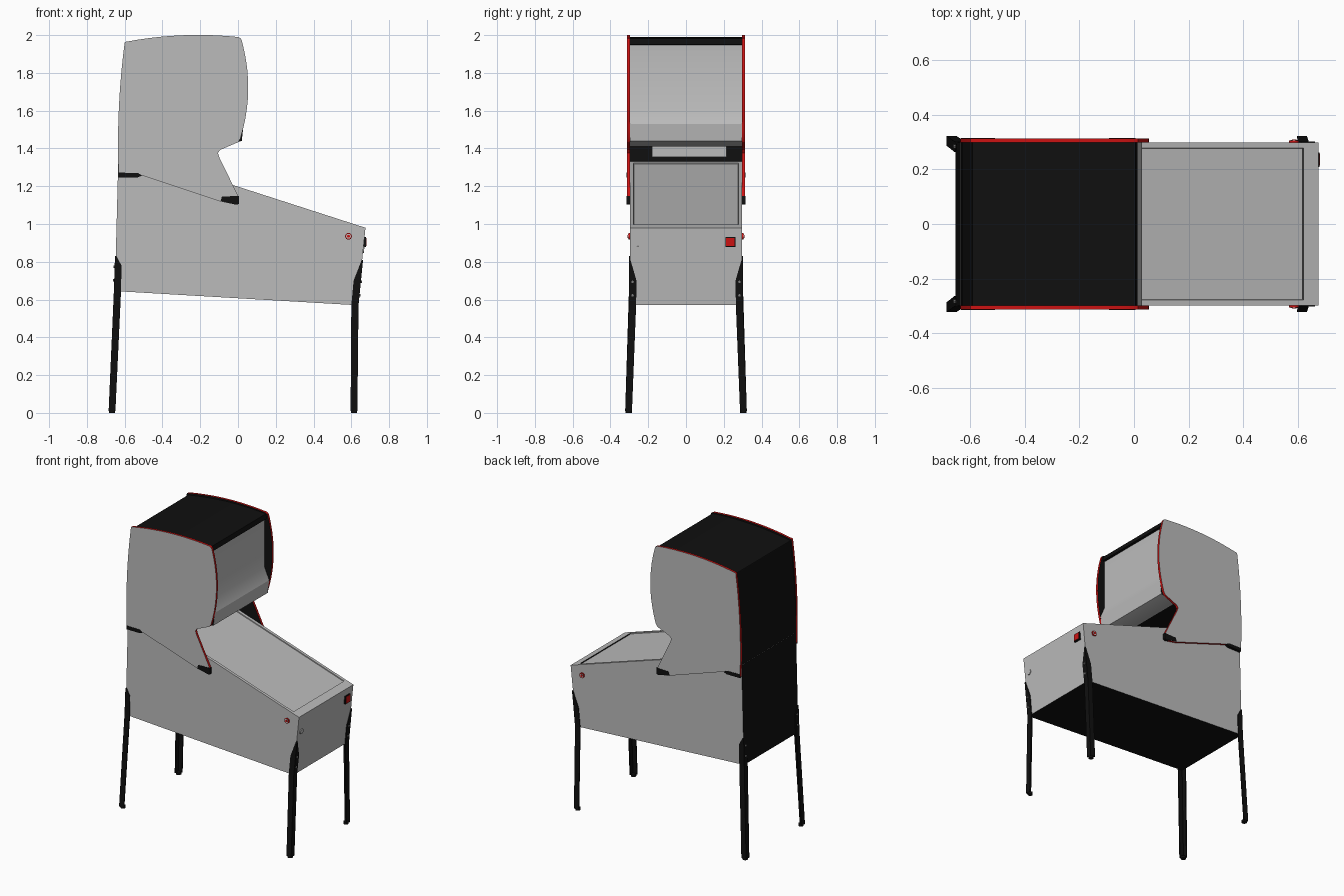
import bpy, bmesh, math
from mathutils import Vector

cube = bpy.data.objects.get("Cube")
if cube:
    bpy.data.objects.remove(cube, do_unlink=True)


def material(name, color):
    m = bpy.data.materials.new(name)
    m.use_nodes = True
    m.diffuse_color = (*color, 1)
    m.node_tree.nodes["Principled BSDF"].inputs["Base Color"].default_value = (*color, 1)
    return m


GREY = material("light grey", (0.5, 0.5, 0.5))
BLACK = material("black", (0.005, 0.005, 0.005))
RED = material("red", (0.6, 0.006, 0.006))
STEEL = material("steel", (0.2, 0.2, 0.2))


def finish(name, bm, mats, rule=None, smooth=False):
    """Turn a bmesh into an object, colouring faces with the rule."""
    bmesh.ops.recalc_face_normals(bm, faces=bm.faces)
    bm.normal_update()
    if rule:
        for f in bm.faces:
            f.material_index = rule(f.calc_center_median(), f.normal)
    me = bpy.data.meshes.new(name)
    bm.to_mesh(me)
    bm.free()
    for m in mats:
        me.materials.append(m)
    ob = bpy.data.objects.new(name, me)
    bpy.context.collection.objects.link(ob)
    if smooth:
        bpy.ops.object.select_all(action='DESELECT')
        ob.select_set(True)
        bpy.context.view_layer.objects.active = ob
        bpy.ops.object.shade_smooth_by_angle(angle=math.radians(25))
    return ob


def prism(profile, y0, y1):
    """Extrude an (x, z) profile from y0 to y1."""
    bm = bmesh.new()
    face = bm.faces.new([bm.verts.new((x, y0, z)) for x, z in profile])
    geom = bmesh.ops.extrude_face_region(bm, geom=[face])["geom"]
    bmesh.ops.translate(bm, vec=(0, y1 - y0, 0),
                        verts=[v for v in geom if isinstance(v, bmesh.types.BMVert)])
    return bm


def bow(a, b, bulge, n=10):
    """Shallow arc from a to b, bulging to the left of the travel direction."""
    a, b = Vector(a), Vector(b)
    side = Vector((a.y - b.y, b.x - a.x)).normalized()
    return [tuple(a.lerp(b, i / n) + side * bulge * 4 * (i / n) * (1 - i / n))
            for i in range(n + 1)]


def box(name, lo, hi, mat):
    return finish(name, prism([(lo[0], lo[2]), (hi[0], lo[2]), (hi[0], hi[2]), (lo[0], hi[2])],
                              lo[1], hi[1]), [mat])


def disc(name, center, axis, radius, depth, mat, sides=16):
    bm = bmesh.new()
    bmesh.ops.create_cone(bm, cap_ends=True, segments=sides, radius1=radius,
                          radius2=radius, depth=depth)
    turn = Vector((0, 0, 1)).rotation_difference(Vector(axis)).to_matrix()
    bmesh.ops.rotate(bm, cent=(0, 0, 0), matrix=turn, verts=bm.verts)
    bmesh.ops.translate(bm, vec=center, verts=bm.verts)
    return finish(name, bm, [mat], smooth=True)


W = 0.297  # half width of cabinet

# Cabinet: black back and floor, recessed glass on the sloping top
cab = prism([(-0.652, 0.645), (0.632, 0.57), (0.675, 0.98), (-0.41, 1.33), (-0.634, 1.33)], -W, W)
bmesh.ops.recalc_face_normals(cab, faces=cab.faces)
glass = [f for f in cab.faces if f.normal.z > 0.8 and f.normal.x > 0.1]
bmesh.ops.inset_individual(cab, faces=glass, thickness=0.028, depth=0)
for v in glass[0].verts:
    if v.co.x > 0.5:
        v.co += Vector((-0.037, 0, 0.012))
bmesh.ops.inset_individual(cab, faces=glass, thickness=0.001, depth=-0.006)
finish("cabinet", cab, [GREY, BLACK], lambda c, n: int(n.x < -0.9 or n.z < -0.9))

# Head body between the side panels: black shell, grey display and lower front
shell = (bow((-0.632, 1.25), (-0.592, 1.95), 0.014)
         + bow((-0.59, 1.953), (0.005, 1.982), 0.02)
         + [(0.012, 1.95), (-0.004, 1.948), (-0.004, 1.61), (0.03, 1.53),
            (0.02, 1.44), (-0.09, 1.41), (-0.41, 1.41), (-0.41, 1.3)])
finish("head_body", prism(shell, -W, W), [BLACK, GREY],
       lambda c, n: int((n.x > 0.3 and 1.42 < c.z < 1.945 and c.x > -0.1)
                        or (c.x > -0.1 and 1.40 < c.z < 1.44)), smooth=True)
box("neck_panel", (-0.41, -0.18, 1.355), (-0.402, 0.215, 1.41), GREY)

# Head side panels: grey outside, red edge, black inside
panel = (bow((-0.632, 1.255), (-0.6, 1.96), 0.015)
         + bow((-0.597, 1.964), (0.0, 1.99), 0.022)
         + [(0.015, 1.982)] + bow((0.02, 1.97), (0.012, 1.45), 0.038)
         + [(0.0, 1.433), (-0.095, 1.392), (-0.106, 1.375), (-0.1, 1.355), (0.005, 1.14),
            (0.003, 1.108), (-0.015, 1.104), (-0.09, 1.118), (-0.51, 1.258), (-0.53, 1.262)])

for s, side in ((-1, "right"), (1, "left")):
    finish(side + "_head_panel", prism(panel, s * W, s * 0.313), [GREY, RED, BLACK],
           lambda c, n: 1 if abs(n.y) < 0.5 else (0 if n.y * s > 0 else 2), smooth=True)
    # Black corner trims at the foot of the panel
    finish(side + "_rear_trim", prism([(-0.632, 1.247), (-0.53, 1.247), (-0.508, 1.257),
                                       (-0.53, 1.27), (-0.632, 1.272)], s * W, s * 0.315), [BLACK])
    finish(side + "_pivot_trim", prism([(-0.092, 1.122), (-0.01, 1.102), (0.006, 1.106),
                                        (0.006, 1.148), (-0.085, 1.146)], s * W, s * 0.315), [BLACK])
    # Side button in a pale ring
    disc(side + "_button_ring", (0.585, s * 0.299, 0.935), (0, 1, 0), 0.018, 0.012, RED)
    disc(side + "_button_face", (0.585, s * 0.304, 0.935), (0, 1, 0), 0.013, 0.006, GREY)
    disc(side + "_button", (0.585, s * 0.305, 0.935), (0, 1, 0), 0.008, 0.008, RED)


def leg(name, levels, sx, sy):
    """Angle-iron leg lofted through (z, corner x, corner y, arm length)."""
    bm, t, rings = bmesh.new(), 0.007, []
    for z, cx, cy, w in levels:
        t = min(t, w * 0.8)
        outline = [(0, 0), (w, 0), (w, t), (t, t), (t, w), (0, w)]
        rings.append([bm.verts.new((sx * (cx - a), sy * (cy - b), z)) for a, b in outline])
    for lo, hi in zip(rings, rings[1:]):
        for i in range(6):
            j = (i + 1) % 6
            bm.faces.new((lo[i], lo[j], hi[j], hi[i]))
    bm.faces.new(rings[0])
    bm.faces.new(rings[-1])
    finish(name, bm, [BLACK])


FRONT = [(0.01, 0.632, 0.322, 0.036), (0.57, 0.638, 0.302, 0.038),
         (0.7, 0.651, 0.301, 0.039), (0.81, 0.662, 0.301, 0.007)]
REAR = [(0.01, 0.685, 0.322, 0.036), (0.65, 0.657, 0.302, 0.038),
        (0.78, 0.653, 0.301, 0.036), (0.83, 0.651, 0.301, 0.008)]

# Legs, levelling feet and leg bolts
for sx, levels, end in ((1, FRONT, "front"), (-1, REAR, "rear")):
    for sy, side in ((-1, "right"), (1, "left")):
        name = f"{end}_{side}_leg"
        leg(name, levels, sx, sy)
        x, y = levels[0][1] - 0.018, levels[0][2] - 0.018
        disc(name + "_foot", (sx * x, sy * y, 0.008), (0, 0, 1), 0.017, 0.016, BLACK)
        low, high = levels[1], levels[2]
        for k in (0.4, 0.95):
            z, bx = (low[i] + (high[i] - low[i]) * k for i in (0, 1))
            disc(name + "_bolt", (sx * bx, sy * 0.283, z), (1, 0, 0), 0.007, 0.012, STEEL, 8)

# Start button and plunger on the front
box("start_button_plate", (0.655, 0.208, 0.878), (0.677, 0.262, 0.932), BLACK)
box("start_button", (0.67, 0.213, 0.883), (0.68, 0.257, 0.927), RED)
disc("plunger_knob", (0.664, -0.255, 0.865), (1, 0, -0.1), 0.018, 0.008, GREY)
